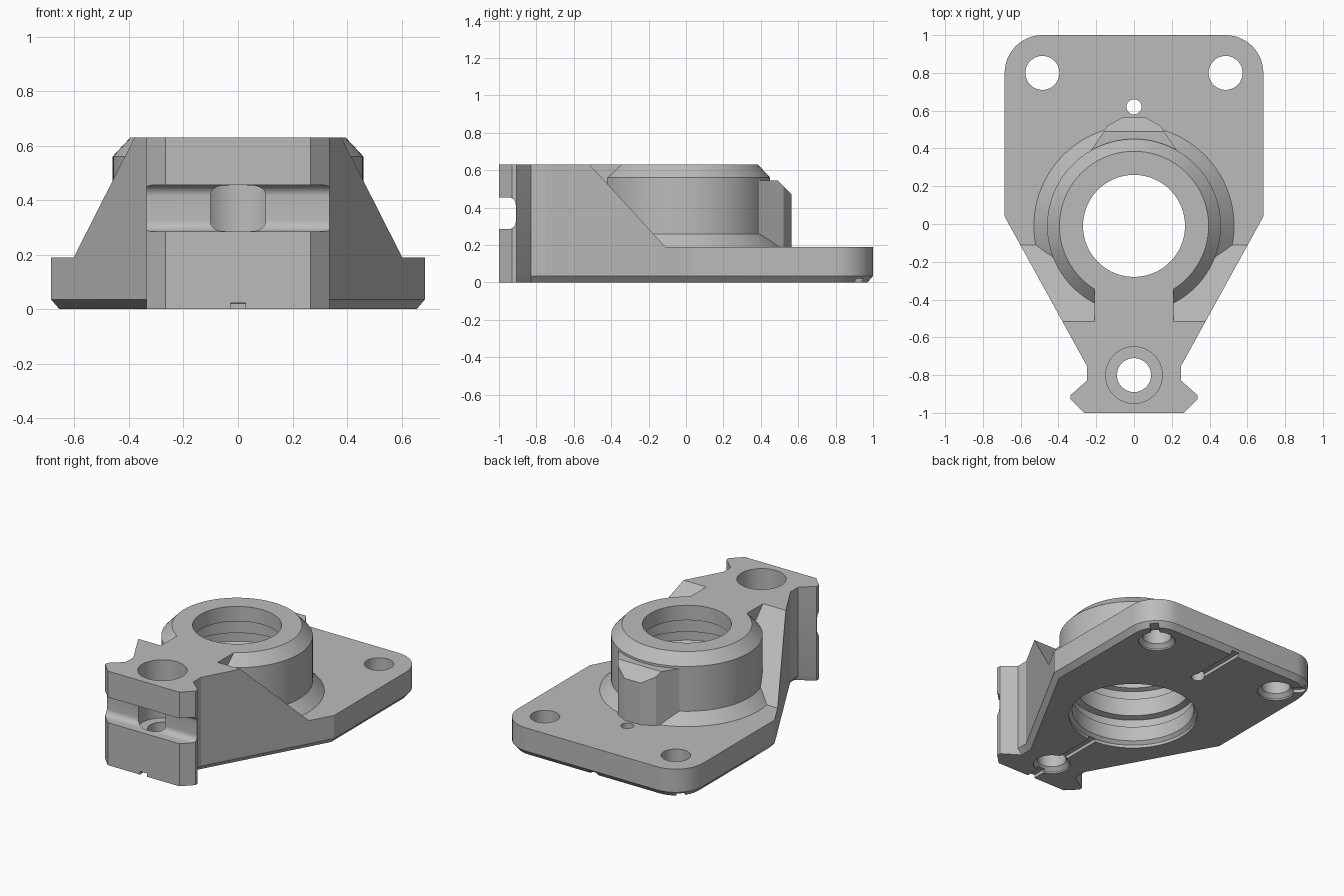
import bpy, bmesh
from math import sin, cos, pi, radians

cube = bpy.data.objects.get("Cube")
if cube:
    bpy.data.objects.remove(cube, do_unlink=True)

grey = bpy.data.materials.new("machined_grey")
grey.use_nodes = True
GREY = (0.5, 0.5, 0.5, 1)
grey.diffuse_color = GREY
grey.node_tree.nodes["Principled BSDF"].inputs["Base Color"].default_value = GREY


def loft(name, rings):
    """Closed solid through rings of equal length, capped at both ends."""
    bm = bmesh.new()
    loops = [[bm.verts.new(p) for p in ring] for ring in rings]
    n = len(loops[0])
    for a, b in zip(loops, loops[1:]):
        for i in range(n):
            j = (i + 1) % n
            bm.faces.new((a[i], a[j], b[j], b[i]))
    bm.faces.new(loops[0][::-1])
    bm.faces.new(loops[-1])
    bmesh.ops.recalc_face_normals(bm, faces=bm.faces)
    mesh = bpy.data.meshes.new(name)
    bm.to_mesh(mesh)
    bm.free()
    mesh.materials.append(grey)
    obj = bpy.data.objects.new(name, mesh)
    bpy.context.collection.objects.link(obj)
    return obj


def lathe(name, x, y, profile, n=64):
    """Turned solid from (radius, z) pairs."""
    angles = [2 * pi * i / n for i in range(n)]
    return loft(name, [[(x + r * cos(a), y + r * sin(a), z) for a in angles]
                       for r, z in profile])


def across(name, yz, w):
    """Side profile extruded over the width."""
    return loft(name, [[(x, y, z) for y, z in yz] for x in (-w, w)])


def prism(name, xy, z0, z1):
    return loft(name, [[(x, y, z) for x, y in xy] for z in (z0, z1)])


def combine(target, tool, operation):
    mod = target.modifiers.new(operation, 'BOOLEAN')
    mod.operation = operation
    mod.solver = 'EXACT'
    mod.object = tool
    bpy.context.view_layer.objects.active = target
    bpy.ops.object.modifier_apply(modifier=mod.name)
    bpy.data.objects.remove(tool, do_unlink=True)


def arc(cx, cy, r, start, end, n):
    return [(cx + r * cos(radians(start + (end - start) * i / n)),
             cy + r * sin(radians(start + (end - start) * i / n)))
            for i in range(n + 1)]


def mirrored(half):
    return half + [(-x, y) for x, y in reversed(half)]


TOP, PLATE, CY = 0.63, 0.19, -0.01

# Full-height body outline: rounded back, tapered sides, flared head
head = [(0.265, -1), (0.335, -0.93), (0.335, -0.905)]
outer = head + [(0.25, -0.83), (0.25, -0.75), (0.685, 0.04)]
inner = head + [(0.22, -0.83), (0.22, -0.74), (0.655, 0.05)]
outer = mirrored(outer + arc(0.485, 0.8, 0.2, 0, 90, 12))
inner = mirrored(inner + arc(0.485, 0.8, 0.17, 0, 90, 12))
body = loft("bearing_bracket", [[(x, y, z) for x, y in ring] for ring, z in
                                ((inner, 0), (outer, 0.035), (outer, TOP))])

# Sloped shoulders down to the flat plate
combine(body, across("ramp_cut", [(-0.57, 0.685), (-0.515, TOP), (-0.11, PLATE),
                                  (1.2, PLATE), (1.2, 0.8), (-0.57, 0.8)], 1), 'DIFFERENCE')

# Central web, bearing boss and back lug
combine(body, across("web", [(-0.6, 0.1), (-0.2, 0.1), (-0.2, TOP), (-0.6, TOP)], 0.21), 'UNION')
combine(body, lathe("boss", 0, CY, [(0.53, 0.1), (0.53, PLATE), (0.46, 0.26),
                                    (0.46, 0.56), (0.395, TOP)], 96), 'UNION')
lug = prism("lug", mirrored([(0.06, 0.565), (0.14, 0.52), (0.24, 0.37), (0.2, 0.3)]), 0.1, 0.545)
combine(lug, across("lug_slope", [(0.44, 0.595), (0.49, 0.545), (0.58, 0.455),
                                  (0.7, 0.455), (0.7, 0.7), (0.44, 0.7)], 0.5), 'DIFFERENCE')
combine(body, lug, 'UNION')

# Stepped and grooved bearing bore
combine(body, lathe("bore", 0, CY, [(0.4, -0.1), (0.4, 0.02), (0.38, 0.04), (0.38, 0.14),
                                    (0.4, 0.15), (0.4, 0.2), (0.36, 0.21), (0.36, 0.33),
                                    (0.39, 0.34), (0.39, 0.4), (0.36, 0.41), (0.36, 0.5),
                                    (0.27, 0.53), (0.27, 0.8)], 96), 'DIFFERENCE')

# Bolt holes with flared undersides, and the small vent
flare = [(0.115, -0.1), (0.115, 0.01), (0.09, 0.035)]
for side in (-1, 1):
    combine(body, lathe("corner_hole", side * 0.485, 0.8, flare + [(0.09, 0.5)], 48), 'DIFFERENCE')
combine(body, lathe("head_hole", 0, -0.8, flare + [(0.09, 0.24), (0.15, 0.24), (0.15, 0.8)], 48),
        'DIFFERENCE')
combine(body, lathe("vent", 0, 0.62, [(0.04, -0.1), (0.04, 0.4)], 32), 'DIFFERENCE')

# Rounded groove across the head
groove = [(-1.1, 0.285)] + arc(-0.95, 0.325, 0.04, -90, 0, 8) \
    + arc(-0.95, 0.415, 0.04, 0, 90, 8) + [(-1.1, 0.455)]
combine(body, across("head_groove", groove, 0.6), 'DIFFERENCE')


# Drain slots under the plate
def slot(x0, y0, x1, y1, half=0.027):
    dx, dy = x1 - x0, y1 - y0
    k = half / (dx * dx + dy * dy) ** 0.5
    px, py = -dy * k, dx * k
    combine(body, prism("slot", [(x0 + px, y0 + py), (x1 + px, y1 + py),
                                 (x1 - px, y1 - py), (x0 - px, y0 - py)], -0.1, 0.022),
            'DIFFERENCE')


slot(0, -1.1, 0, -0.35)
slot(0, 0.62, 0, 1.1)
for side in (-1, 1):
    slot(side * 0.485, 0.8, side * 0.75, 1.065)

bpy.ops.object.select_all(action='DESELECT')
body.select_set(True)
bpy.context.view_layer.objects.active = body
bpy.ops.object.shade_smooth_by_angle(angle=radians(25))
